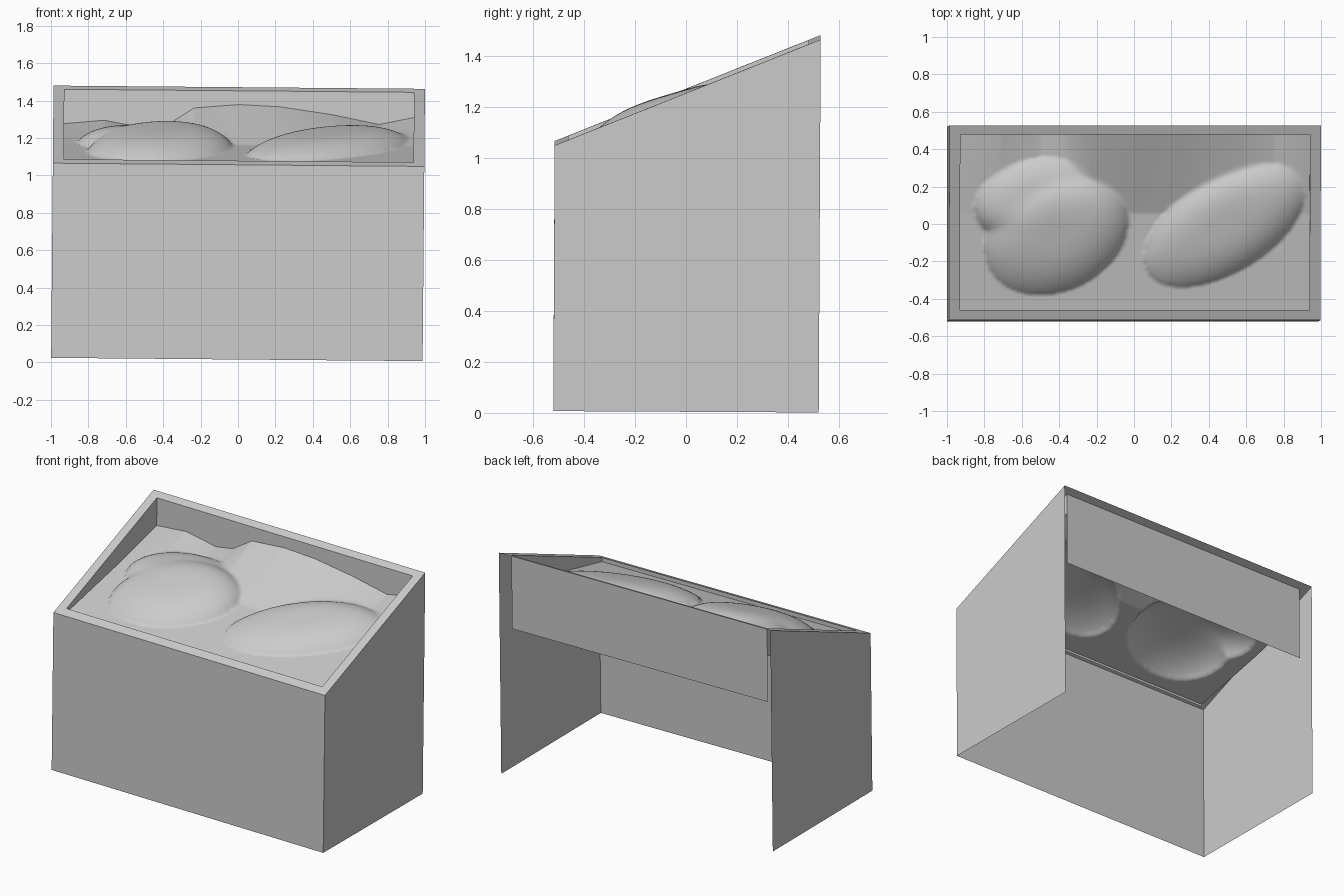
import bpy, bmesh, math
from mathutils import Matrix

if "Cube" in bpy.data.objects:
    bpy.data.objects.remove(bpy.data.objects["Cube"])

# The whole piece leans very slightly
TILT = (Matrix.Translation((-0.006, 0, 0.013))
        @ Matrix.Rotation(math.radians(0.5), 4, 'Y')
        @ Matrix.Rotation(math.radians(-0.3), 4, 'X'))
X, Y = 0.993, 0.52                   # outer half sizes
IX, IY0, IY1 = 0.935, -0.466, 0.472  # tray opening


def rim_z(y):
    return 1.251 + 0.404 * y


def finish(name, bm, smooth=None):
    bm.transform(TILT)
    me = bpy.data.meshes.new(name)
    bm.to_mesh(me)
    bm.free()
    ob = bpy.data.objects.new(name, me)
    bpy.context.collection.objects.link(ob)
    if smooth:
        bpy.context.view_layer.objects.active = ob
        ob.select_set(True)
        bpy.ops.object.shade_smooth_by_angle(angle=math.radians(smooth))
        ob.select_set(False)
    return ob


def sheets(name, quads):
    bm = bmesh.new()
    for q in quads:
        bm.faces.new([bm.verts.new(p) for p in q])
    bmesh.ops.remove_doubles(bm, verts=bm.verts, dist=1e-4)
    return finish(name, bm)


outer = [(-X, -Y), (X, -Y), (X, Y), (-X, Y)]
inner = [(-IX, IY0), (IX, IY0), (IX, IY1), (-IX, IY1)]


def on_rim(p):
    return (p[0], p[1], rim_z(p[1]))


# Outer cabinet: front and two sides, open at the back and bottom
sheets("cabinet_walls", [
    [(*a, 0), (*b, 0), on_rim(b), on_rim(a)]
    for a, b in ((outer[3], outer[0]), (outer[0], outer[1]), (outer[1], outer[2]))])

# Sloping rim frame
sheets("sloping_rim", [
    [on_rim(outer[i]), on_rim(outer[(i + 1) % 4]),
     on_rim(inner[(i + 1) % 4]), on_rim(inner[i])] for i in range(4)])

# Back panel of the tray
a, b = inner[2], inner[3]
sheets("back_panel", [[(*a, 0.955), (*b, 0.955), on_rim(b), on_rim(a)]])


def lerp_points(pts, t):
    if t <= pts[0][0]:
        return pts[0][1]
    for (x0, y0), (x1, y1) in zip(pts, pts[1:]):
        if t <= x1:
            return y0 + (y1 - y0) * (t - x0) / (x1 - x0)
    return pts[-1][1]


def ground(y):
    return 1.035 + 0.22 * (y + 0.47)


def dome(x, y, cx, cy, rx, ry, turn, top, slope):
    c, s = math.cos(turn), math.sin(turn)
    u = ((x - cx) * c + (y - cy) * s) / rx
    v = (-(x - cx) * s + (y - cy) * c) / ry
    r = u * u + v * v
    if r >= 1:
        return 0
    base = ground(y)
    return base + (top + slope * (y - cy) - base) * (1 - r ** 1.6) ** 0.75


def soft_max(values, k=0.012):
    m = max(values)
    return m + k * math.log(sum(math.exp((v - m) / k) for v in values)) * 0.8


# Skyline where the landscape meets the back panel
SKYLINE = [(-0.94, 1.27), (-0.72, 1.29), (-0.5, 1.25), (-0.38, 1.27), (-0.24, 1.36),
           (0, 1.38), (0.22, 1.37), (0.5, 1.33), (0.75, 1.28), (0.94, 1.32)]


def height(x, y):
    top = lerp_points(SKYLINE, x) - 0.012
    z = ground(y)
    if y > 0.05:                      # backdrop rising to the skyline
        t = (y - 0.05) / (IY1 - 0.05)
        z = ground(0.05) + (top - ground(0.05)) * t
    return soft_max([z,
                     dome(x, y, -0.42, -0.06, 0.40, 0.30, 0.45, 1.235, 0.3),
                     dome(x, y, -0.52, 0.12, 0.34, 0.22, 0.2, 1.25, 0.1),
                     dome(x, y, 0.48, -0.01, 0.48, 0.25, 0.55, 1.225, 0.26)])


# Hilly landscape sheet inside the tray
bm = bmesh.new()
NX, NY = 140, 80
grid = []
for j in range(NY + 1):
    y = IY0 + (IY1 - IY0) * j / NY
    row = []
    for i in range(NX + 1):
        x = -IX + 2 * IX * i / NX
        row.append(bm.verts.new((x, y, height(x, y))))
    grid.append(row)
for j in range(NY):
    for i in range(NX):
        bm.faces.new((grid[j][i], grid[j][i + 1], grid[j + 1][i + 1], grid[j + 1][i]))
finish("landscape", bm, 60)

# Tray side and front linings, from the rim down to the landscape
ys = [IY0 + (IY1 - IY0) * j / 20 for j in range(21)]
for name, sx in (("left_lining", -IX), ("right_lining", IX)):
    sheets(name, [[(sx, p, min(rim_z(p), height(sx, p))), (sx, q, min(rim_z(q), height(sx, q))),
                   on_rim((sx, q)), on_rim((sx, p))] for p, q in zip(ys, ys[1:])])
sheets("front_lining", [[(-IX, IY0, 1.02), (IX, IY0, 1.02),
                         on_rim(inner[1]), on_rim(inner[0])]])
